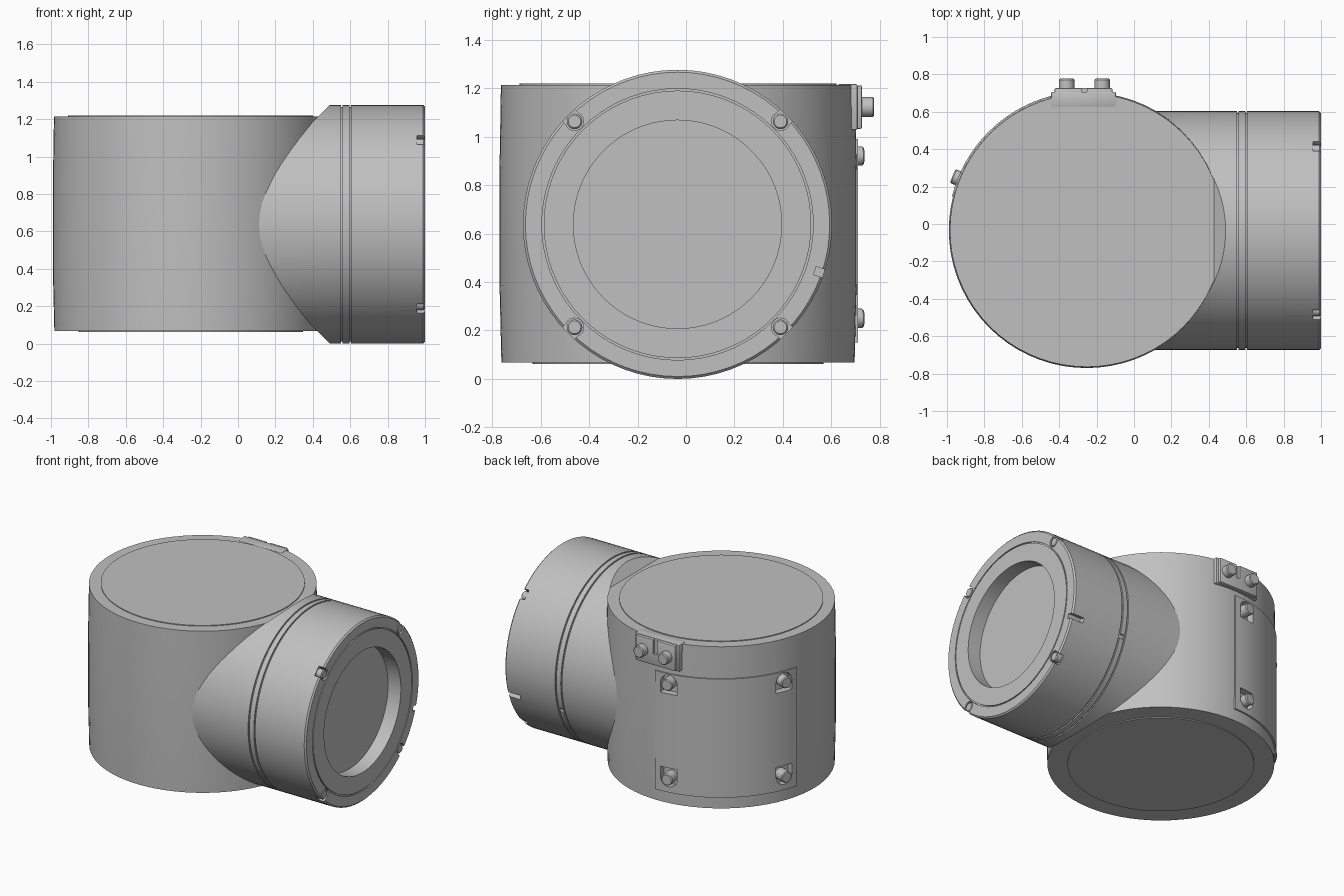
import bpy, bmesh
from math import radians, cos, sin, pi
from mathutils import Matrix, Vector

if "Cube" in bpy.data.objects:
    bpy.data.objects.remove(bpy.data.objects["Cube"])

grey = bpy.data.materials.new("plain_grey")
grey.use_nodes = True
grey.diffuse_color = (0.53, 0.53, 0.53, 1)
grey.node_tree.nodes["Principled BSDF"].inputs["Base Color"].default_value = (0.53, 0.53, 0.53, 1)

BODY = Vector((-0.253, -0.033, 0))      # upright drum axis
TUBE = Vector((0, -0.035, 0.638))       # side tube axis
BODY_R, TUBE_R = 0.737, 0.638
SIDE = Matrix.Translation(TUBE) @ Matrix.Rotation(pi / 2, 4, 'Y')


def finish(bm, name, matrix=Matrix()):
    bmesh.ops.transform(bm, matrix=matrix, verts=bm.verts)
    bmesh.ops.recalc_face_normals(bm, faces=bm.faces)
    mesh = bpy.data.meshes.new(name)
    bm.to_mesh(mesh)
    bm.free()
    mesh.materials.append(grey)
    obj = bpy.data.objects.new(name, mesh)
    bpy.context.collection.objects.link(obj)
    return obj


def lathe(profile, steps=72):
    bm = bmesh.new()
    vs = [bm.verts.new((r, 0, h)) for r, h in profile]
    es = [bm.edges.new(pair) for pair in zip(vs, vs[1:])]
    bmesh.ops.spin(bm, geom=vs + es, cent=(0, 0, 0), axis=(0, 0, 1), angle=2 * pi, steps=steps)
    bmesh.ops.remove_doubles(bm, verts=bm.verts, dist=1e-5)
    return bm


def box(name, size, matrix, bevel=0):
    bm = bmesh.new()
    bmesh.ops.create_cube(bm, size=1, matrix=Matrix.Diagonal((*size, 1)))
    if bevel:
        bmesh.ops.bevel(bm, geom=bm.edges[:], offset=bevel, segments=2, affect='EDGES', profile=0.5)
    return finish(bm, name, matrix)


def stud(name, radius, length, matrix):
    # round head starting at the origin and pointing along local z
    c = 0.006
    return finish(lathe([(0, 0), (radius, 0), (radius, length - c), (radius - c, length), (0, length)], 24), name, matrix)


def radial(angle, radius, z):
    # local z points out from the drum, local y points up
    out = Vector((cos(angle), sin(angle), 0))
    up = Vector((0, 0, 1))
    m = Matrix((up.cross(out), up, out)).transposed().to_4x4()
    return Matrix.Translation(BODY + out * radius + up * z) @ m


def activate(obj):
    bpy.ops.object.select_all(action='DESELECT')
    obj.select_set(True)
    bpy.context.view_layer.objects.active = obj


def cut(obj, cutters):
    activate(obj)
    for cutter in cutters:
        mod = obj.modifiers.new("cut", 'BOOLEAN')
        mod.operation, mod.solver, mod.object = 'DIFFERENCE', 'EXACT', cutter
        bpy.ops.object.modifier_apply(modifier=mod.name)


def smooth(obj):
    activate(obj)
    bpy.ops.object.shade_smooth_by_angle(angle=radians(25))


# Upright drum with thin end caps
drum = finish(lathe([(0, 0.062), (0.6, 0.062), (0.6, 0.068), (BODY_R - 0.008, 0.068), (BODY_R, 0.4),
                     (BODY_R, 0.85), (BODY_R - 0.006, 1.214), (0.655, 1.214), (0.655, 1.22), (0, 1.22)]),
              "drum", Matrix.Translation(BODY))

# Side tube: grooves, chamfered rim, ring line and recessed end
g, R = 0.01, TUBE_R
tube_profile = [(0, 0), (R, 0)]
for x in (0.555, 0.6):
    tube_profile += [(R, x - g / 2), (R - g, x - g / 2), (R - g, x + g / 2), (R, x + g / 2)]
tube_profile += [(R, 0.99), (R - 0.01, 1), (0.56, 1), (0.56, 0.992), (0.552, 0.992), (0.552, 1),
                 (0.43, 1), (0.43, 0.9), (0, 0.9)]
bm = lathe(tube_profile)
bmesh.ops.transform(bm, matrix=SIDE, verts=bm.verts)
# Sloped shoulders where the tube rises past the drum ends
for s in (1, -1):
    res = bmesh.ops.bisect_plane(bm, geom=bm.verts[:] + bm.edges[:] + bm.faces[:], dist=1e-6,
                                 plane_co=(0.49, 0, TUBE.z + s * R), plane_no=(-1, 0, s), clear_outer=True)
    bmesh.ops.holes_fill(bm, edges=[e for e in res["geom_cut"] if isinstance(e, bmesh.types.BMEdge)], sides=0)
tube = finish(bm, "side_tube")

# Rim screws in open pockets
cutters = []
for sy in (1, -1):
    for sz in (1, -1):
        spot = Matrix.Translation(TUBE + Vector((0.957, sy * 0.425, sz * 0.425)))
        turn = Matrix.Rotation(pi / 2, 4, 'Y')
        cutters.append(stud("pocket_cutter", 0.038, 0.1, spot @ turn))
        out = Matrix.Rotation(sz * sy * pi / 4 + (0 if sy > 0 else pi), 4, 'X')
        cutters.append(box("pocket_cutter", (0.1, 0.1, 0.07), spot @ out @ Matrix.Translation((0.05, 0.05, 0))))
        smooth(stud("rim_screw", 0.032, 0.042, spot @ turn))

# Index slot in the rim and a small notch in the collar
tilt = Matrix.Translation(TUBE) @ Matrix.Rotation(radians(-18.6), 4, 'X')
cutters.append(box("slot_cutter", (0.24, 0.07, 0.035), tilt @ Matrix.Translation((1.02, R - 0.005, 0))))
cutters.append(box("notch_cutter", (0.035, 0.03, 0.03), tilt @ Matrix.Translation((0.578, R, 0))))
cut(tube, cutters)

# Curved access cover on the back of the drum
bm = bmesh.new()
arc = [radians(90 + 76 * i / 20) for i in range(21)]
ring = [(0.69, a) for a in arc] + [(BODY_R + 0.006, a) for a in reversed(arc)]
face = bm.faces.new([bm.verts.new((r * cos(a), r * sin(a), 0.15)) for r, a in ring])
ext = bmesh.ops.extrude_face_region(bm, geom=[face])
bmesh.ops.translate(bm, vec=(0, 0, 0.84), verts=[v for v in ext["geom"] if isinstance(v, bmesh.types.BMVert)])
cover = finish(bm, "access_cover", Matrix.Translation(BODY))

# Cover bolts in flat pockets, rounded toward the cover ends
pockets = []
for angle in (radians(98), radians(158)):
    for z, s in ((0.92, 1), (0.25, -1)):
        place = radial(angle, 0.695, z)
        pockets.append(box("pocket_cutter", (0.12, 0.075, 0.12), place @ Matrix.Translation((0, -s * 0.035, 0.06))))
        pockets.append(stud("pocket_cutter", 0.06, 0.12, place))
        smooth(stud("cover_bolt", 0.04, 0.08, place @ Matrix.Translation((0, 0, -0.002))))
cut(drum, pockets)
cut(cover, pockets)

# Terminal plate with a centre slit and two studs
plate_at = radial(pi / 2, 0.725, 1.122)
plate = box("terminal_plate", (0.31, 0.18, 0.07), plate_at @ Matrix.Translation((0.017, 0, 0)), 0.008)
base = box("terminal_base", (0.345, 0.19, 0.08), plate_at @ Matrix.Translation((0.017, 0, -0.025)), 0.006)
slit = box("slit_cutter", (0.03, 0.14, 0.04), plate_at @ Matrix.Translation((0.012, 0.06, 0.035)))
cut(plate, [slit])
for x in (-0.36, -0.17):
    smooth(stud("terminal_stud", 0.041, 0.09,
                plate_at @ Matrix.Translation((BODY.x - x, 0, -0.005))))

for helper in cutters + pockets + [slit]:
    bpy.data.objects.remove(helper)
for part in (drum, tube, cover, plate, base):
    smooth(part)
